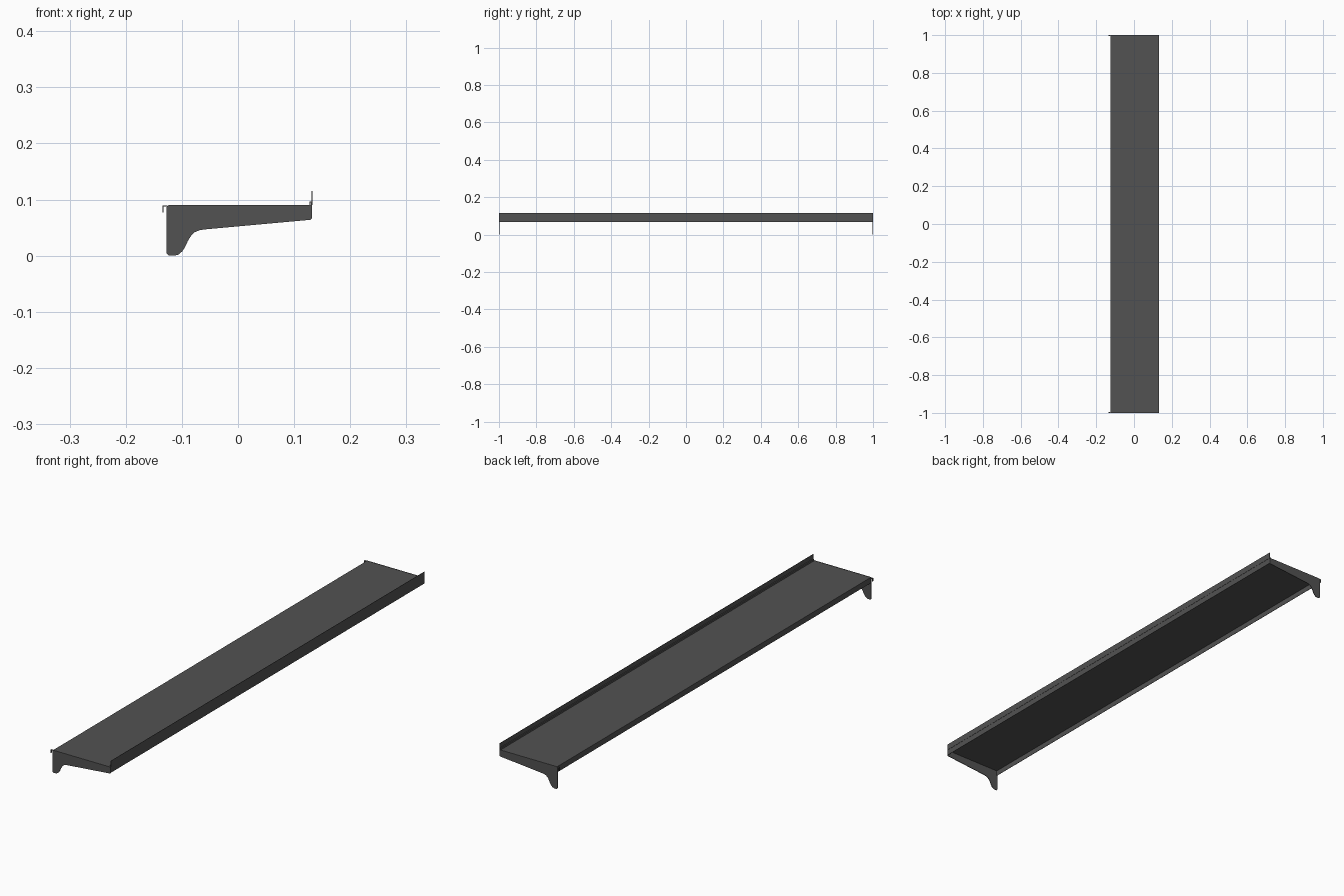
import bpy
import bmesh

if "Cube" in bpy.data.objects:
    bpy.data.objects.remove(bpy.data.objects["Cube"])

# One painted metal finish
steel = bpy.data.materials.new("dark_grey_steel")
GREY = (0.085, 0.085, 0.085, 1)
steel.diffuse_color = GREY
steel.use_nodes = True
steel.node_tree.nodes["Principled BSDF"].inputs["Base Color"].default_value = GREY


def finish(name, bm):
    mesh = bpy.data.meshes.new(name)
    bm.to_mesh(mesh)
    bm.free()
    mesh.materials.append(steel)
    obj = bpy.data.objects.new(name, mesh)
    bpy.context.collection.objects.link(obj)
    return obj


def folded_sheet(name, profile, y0, y1, thickness):
    """Fold an open x-z profile along y and give it sheet thickness."""
    bm = bmesh.new()
    rows = [[bm.verts.new((x, y, z)) for x, z in profile] for y in (y0, y1)]
    for i in range(len(profile) - 1):
        bm.faces.new((rows[0][i], rows[0][i + 1], rows[1][i + 1], rows[1][i]))
    bmesh.ops.recalc_face_normals(bm, faces=bm.faces)
    obj = finish(name, bm)
    mod = obj.modifiers.new("sheet", "SOLIDIFY")
    mod.thickness = thickness
    mod.offset = 0
    mod.use_even_offset = True
    return obj


def plate(name, outline, y0, y1):
    """Extrude a closed x-z outline between two y positions."""
    bm = bmesh.new()
    face = bm.faces.new([bm.verts.new((x, y0, z)) for x, z in outline])
    new = bmesh.ops.extrude_face_region(bm, geom=[face])["geom"]
    verts = [v for v in new if isinstance(v, bmesh.types.BMVert)]
    bmesh.ops.translate(bm, verts=verts, vec=(0, y1 - y0, 0))
    bmesh.ops.recalc_face_normals(bm, faces=bm.faces)
    return finish(name, bm)


# Shelf tray with a downturned flange on each long edge and a raised hem
folded_sheet("shelf_tray",
             [(-0.124, 0.067), (-0.124, 0.089), (0.128, 0.089),
              (0.128, 0.096), (0.131, 0.096), (0.131, 0.067)],
             -0.998, 0.998, 0.0016)

# Upright stop along the left edge
folded_sheet("edge_stop", [(0.132, 0.09), (0.132, 0.115)], -0.999, 0.999, 0.0014)

# End brackets: tapered arm with a rounded drop leg, and a small hook
arm = [(-0.127, 0.087), (-0.123, 0.0905), (0.132, 0.0905), (0.132, 0.067),
       (0.129, 0.064), (-0.058, 0.047), (-0.068, 0.0455), (-0.077, 0.042),
       (-0.084, 0.035), (-0.089, 0.027), (-0.094, 0.016), (-0.099, 0.008),
       (-0.106, 0.002), (-0.113, 0), (-0.123, 0), (-0.127, 0.004)]
hook = [(-0.126, 0.0885), (-0.1335, 0.0885), (-0.1335, 0.077)]
for side, label in ((-1, "front"), (1, "back")):
    plate(label + "_bracket", arm, side * 0.9975, side)
    folded_sheet(label + "_hook", hook, side * 0.994, side, 0.002)
